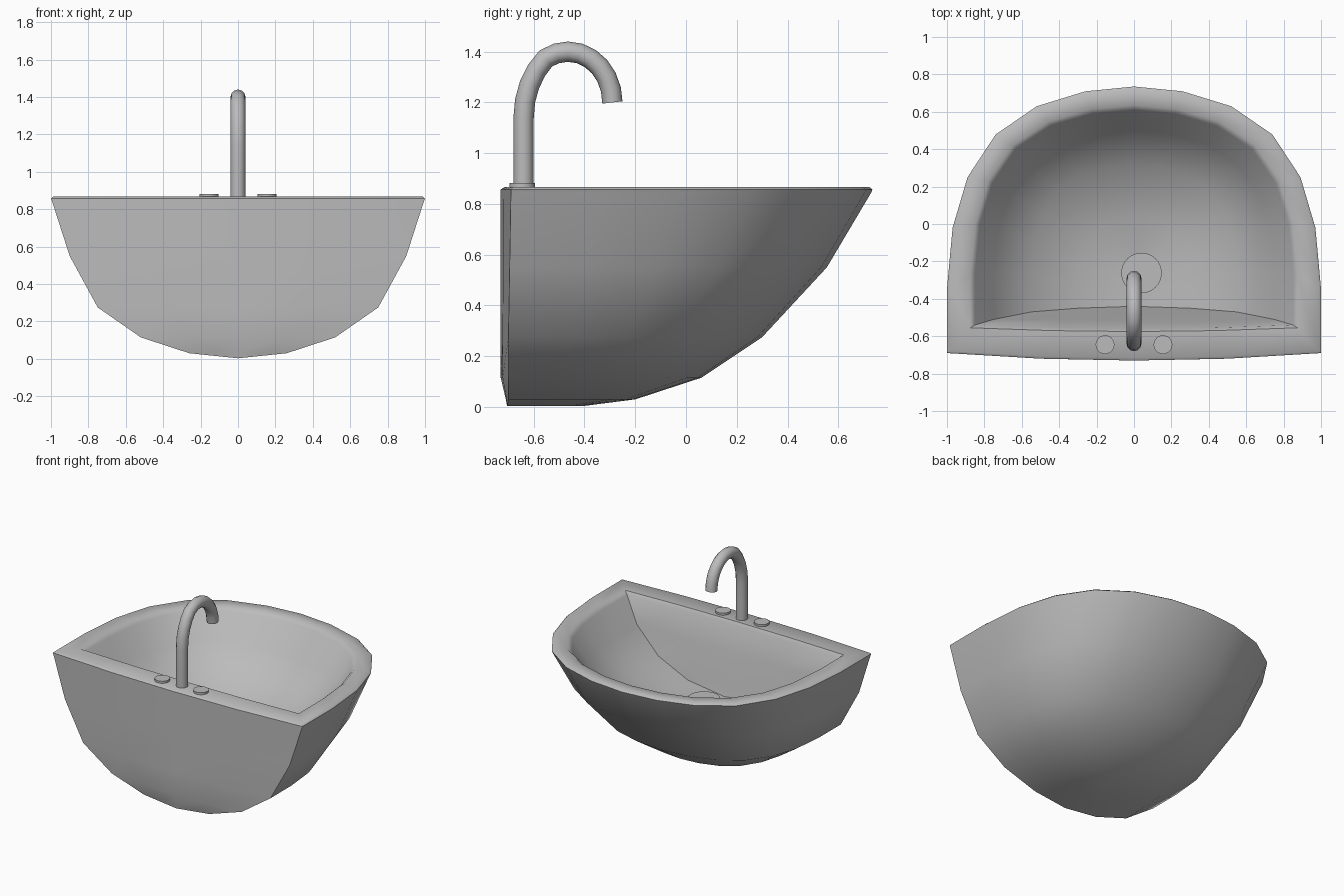
import bpy, bmesh, math

cube = bpy.data.objects.get("Cube")
if cube:
    bpy.data.objects.remove(cube)

grey = bpy.data.materials.new("plain_grey")
grey.use_nodes = True
colour = (0.5, 0.5, 0.5, 1)
grey.diffuse_color = colour
grey.node_tree.nodes["Principled BSDF"].inputs["Base Color"].default_value = colour


def finish(obj, angle):
    obj.data.materials.append(grey)
    bpy.ops.object.select_all(action="DESELECT")
    obj.select_set(True)
    bpy.context.view_layer.objects.active = obj
    bpy.ops.object.shade_smooth_by_angle(angle=math.radians(angle))


# Half outline of the basin: (share of half width, share of depth)
HALF = [(1, 0), (1, .24), (.97, .47), (.89, .66), (.74, .82), (.52, .926), (.26, .982)]
OUTLINE = HALF + [(0, 1)] + [(-x, t) for x, t in reversed(HALF)]
WALL = [-.5, 0, .5]


def ring(bm, width, back, front, z, bulge):
    pts = [(width * x, back + (front - back) * t) for x, t in OUTLINE]
    pts += [(width * x, back - bulge * (1 - x * x)) for x in WALL]
    return [bm.verts.new((x, y, z)) for x, y in pts]


# Levels run up the outside, over the rim and down the inside
# (half width, back y, front y, height, bulge of the back wall)
LEVELS = [
    (0, -.705, -.41, .003, 0),
    (.26, -.70, -.20, .03, .01),
    (.52, -.70, .06, .115, .03),
    (.75, -.70, .30, .275, .03),
    (.90, -.695, .555, .55, .035),
    (.995, -.69, .73, .845, .04),
    (1, -.69, .735, .857, .04),
    (.988, -.68, .722, .867, .035),
    (.875, -.555, .635, .867, .02),
    (.85, -.54, .61, .845, .02),
    (.75, -.51, .50, .67, .005),
    (.55, -.47, .32, .51, 0),
    (.30, -.45, .04, .41, 0),
    (0, -.44, -.22, .375, 0),
]

# Basin
bm = bmesh.new()
rings = [ring(bm, *level) for level in LEVELS]
for low, high in zip(rings, rings[1:]):
    for i in range(len(low)):
        j = (i + 1) % len(low)
        bm.faces.new((low[i], low[j], high[j], high[i]))
bmesh.ops.remove_doubles(bm, verts=bm.verts, dist=.0005)
bmesh.ops.recalc_face_normals(bm, faces=bm.faces)
mesh = bpy.data.meshes.new("basin")
bm.to_mesh(mesh)
bm.free()
basin = bpy.data.objects.new("basin", mesh)
bpy.context.collection.objects.link(basin)
finish(basin, 42)


def disc(name, x, y, z, radius, height):
    bpy.ops.mesh.primitive_cylinder_add(vertices=32, radius=radius, depth=height, location=(x, y, z))
    obj = bpy.context.object
    obj.name = name
    finish(obj, 40)


# Taps and drain
disc("left_tap_button", .155, -.645, .87, .05, .024)
disc("right_tap_button", -.155, -.645, .87, .05, .024)
disc("drain", .04, -.262, .395, .108, .05)

# Spout: upright pipe, arch and short drop
path = [(-.64, .85), (-.64, 1.0), (-.64, 1.14)]
for k in range(1, 13):
    a = math.pi * (1 - k / 12)
    path.append((-.465 + .175 * math.cos(a), 1.2 + .2 * math.sin(a) - .06 * max(0, 1 - k / 4)))
curve = bpy.data.curves.new("spout", "CURVE")
curve.dimensions = "3D"
curve.bevel_depth = .04
curve.bevel_resolution = 4
curve.use_fill_caps = True
line = curve.splines.new("POLY")
line.points.add(len(path) - 1)
for point, (y, z) in zip(line.points, path):
    point.co = (0, y, z, 1)
spout = bpy.data.objects.new("spout", curve)
bpy.context.collection.objects.link(spout)
bpy.ops.object.select_all(action="DESELECT")
spout.select_set(True)
bpy.context.view_layer.objects.active = spout
bpy.ops.object.convert(target="MESH")
finish(bpy.context.object, 45)
